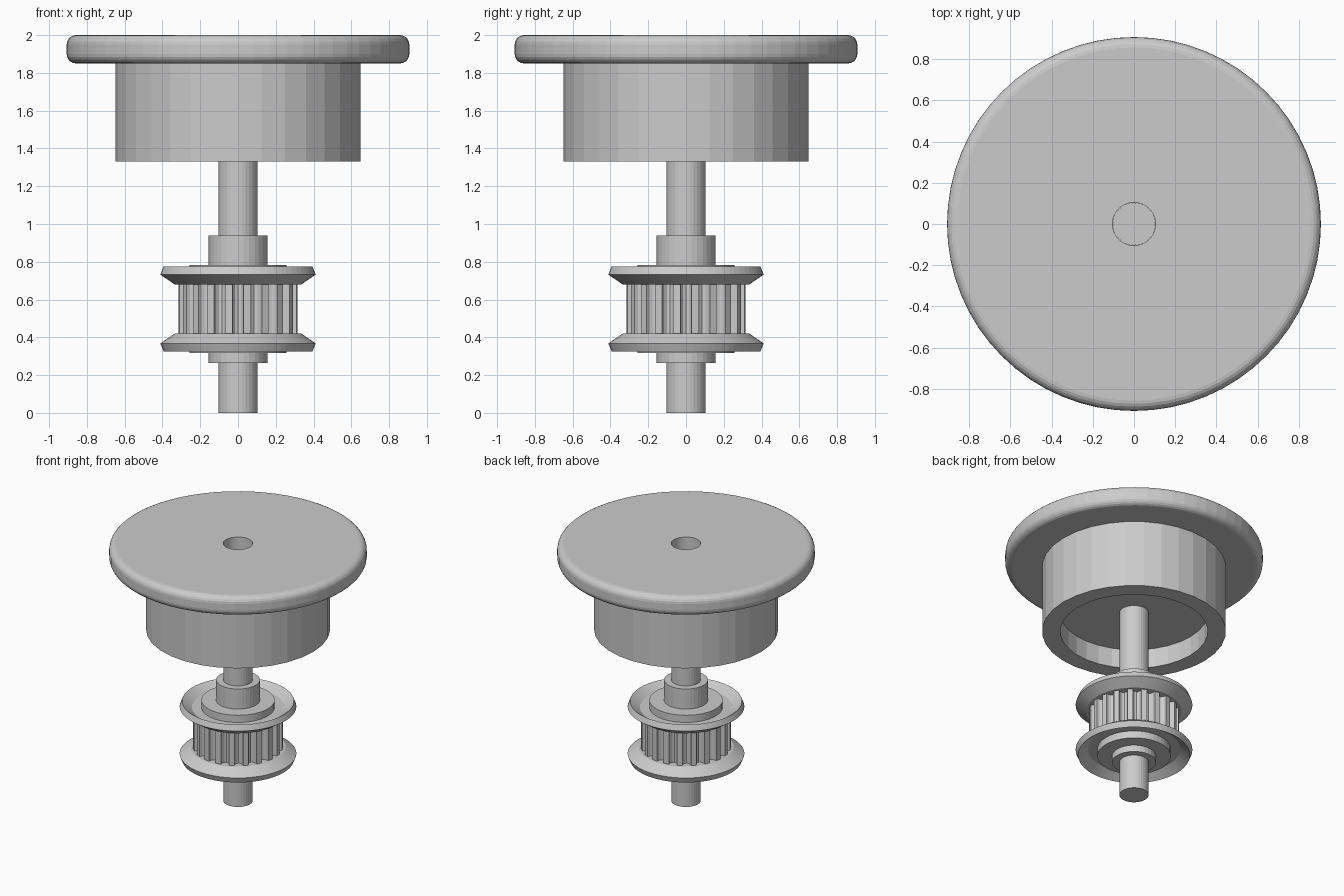
import bpy, bmesh
from math import sin, cos, pi, radians

if "Cube" in bpy.data.objects:
    bpy.data.objects.remove(bpy.data.objects["Cube"])


def make_object(name, verts, faces):
    me = bpy.data.meshes.new(name)
    me.from_pydata(verts, [], faces)
    bm = bmesh.new()
    bm.from_mesh(me)
    bmesh.ops.recalc_face_normals(bm, faces=bm.faces)
    bm.to_mesh(me)
    bm.free()
    ob = bpy.data.objects.new(name, me)
    bpy.context.collection.objects.link(ob)
    return ob


def ring_lathe(name, profile, sides):
    """Revolve a closed (radius, z) loop around the z axis."""
    n = len(profile)
    verts = [(r * cos(2 * pi * i / sides), r * sin(2 * pi * i / sides), z)
             for i in range(sides) for r, z in profile]
    faces = [(i * n + j, (i + 1) % sides * n + j,
              (i + 1) % sides * n + (j + 1) % n, i * n + (j + 1) % n)
             for i in range(sides) for j in range(n)]
    return make_object(name, verts, faces)


def prism(name, outline, z0, z1):
    """Extrude a closed (x, y) outline between two heights."""
    n = len(outline)
    verts = [(x, y, z) for z in (z0, z1) for x, y in outline]
    faces = [(i, (i + 1) % n, n + (i + 1) % n, n + i) for i in range(n)]
    faces += [tuple(range(n))[::-1], tuple(range(n, 2 * n))]
    return make_object(name, verts, faces)


def circle(r, sides):
    return [(r * cos(2 * pi * i / sides), r * sin(2 * pi * i / sides))
            for i in range(sides)]


BORE = 0.104

# Knob plate: rounded rim and central bore
R, B = 0.907, 0.05
rim = [(R - B + B * cos(radians(a)), c + B * sin(radians(a)))
       for c, angles in ((1.85 + B, range(-90, 1, 18)), (2.0 - B, range(0, 91, 18)))
       for a in angles]
ring_lathe("knob_plate", [(BORE, 1.85)] + rim + [(BORE, 2.0)], 64)

# Knob skirt: thick wall with a shallow recess underneath
ring_lathe("knob_skirt", [(BORE, 1.48), (0.52, 1.48), (0.52, 1.33),
                          (0.648, 1.33), (0.648, 1.85), (BORE, 1.85)], 32)

# Shaft and pulley hub
prism("shaft", circle(0.1035, 32), 0.0, 1.85)
ring_lathe("pulley_hub", [(0.1, 0.265), (0.155, 0.265), (0.155, 0.94), (0.1, 0.94)], 32)

# Toothed belt drum with rounded grooves
TEETH, OUTER, GROOVE = 20, 0.316, 0.03
outline = []
for t in range(TEETH):
    a = 2 * pi * t / TEETH
    for k in range(7):
        b = pi * k / 6
        x, y = OUTER - 1.4 * GROOVE * sin(b), -GROOVE * cos(b)
        outline.append((x * cos(a) - y * sin(a), x * sin(a) + y * cos(a)))
prism("belt_drum", outline, 0.40, 0.70)

# Flared flanges and raised collars, mirrored about the drum's middle
MID = 0.55
flange = [(0.25, 0.13), (0.335, 0.13), (0.411, 0.182),
          (0.394, 0.225), (0.325, 0.178), (0.25, 0.178)]
collar = [(0.15, 0.14), (0.258, 0.14), (0.258, 0.234), (0.15, 0.234)]
for side, s in (("upper", 1), ("lower", -1)):
    ring_lathe(side + "_flange", [(r, MID + s * h) for r, h in flange], 64)
    ring_lathe(side + "_collar", [(r, MID + s * h) for r, h in collar], 48)
